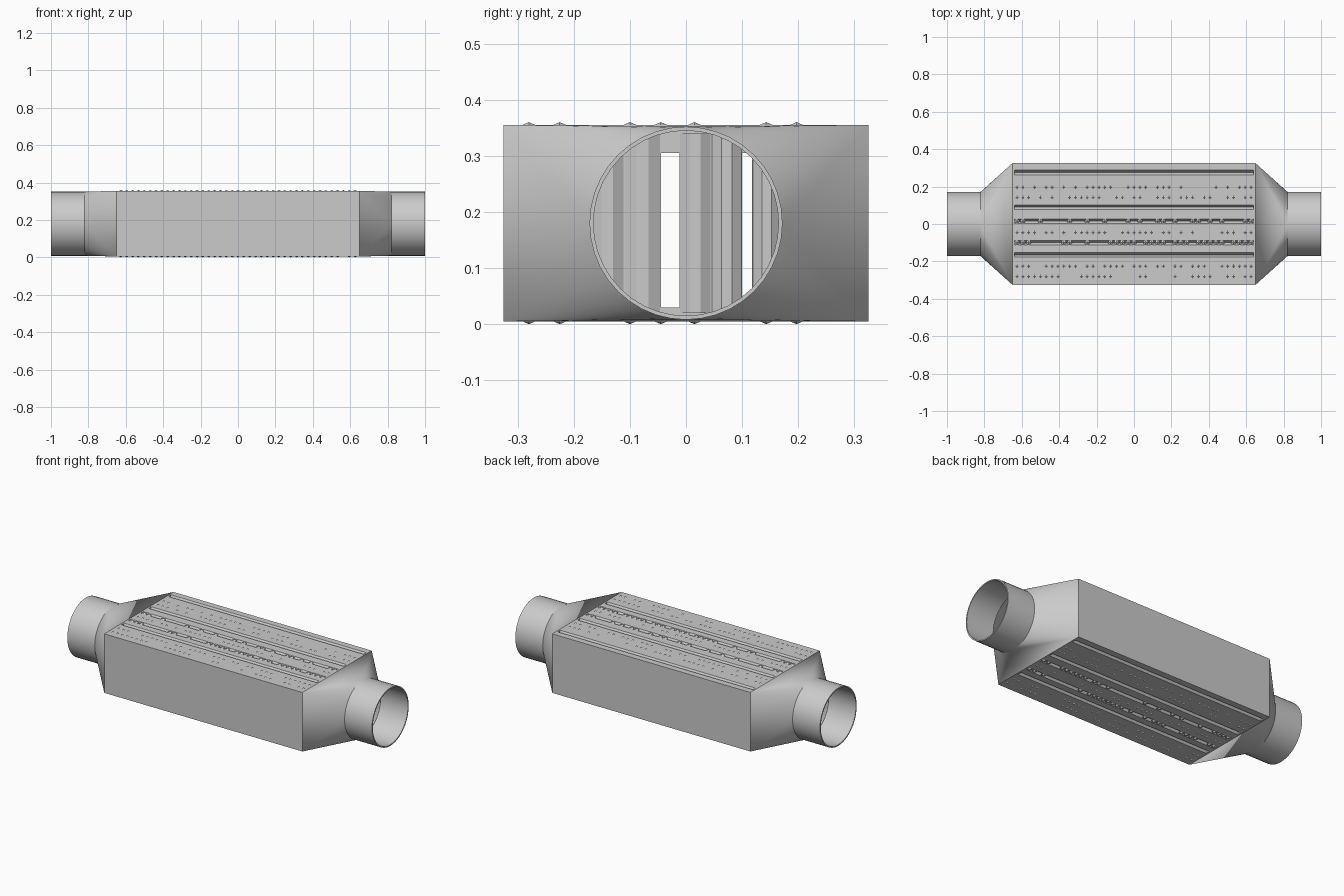
import bpy, bmesh, math, random

random.seed(4)
if "Cube" in bpy.data.objects:
    bpy.data.objects.remove(bpy.data.objects["Cube"], do_unlink=True)

# One bare metal colour
metal = bpy.data.materials.new("bare_aluminium")
metal.use_nodes = True
metal.diffuse_color = (0.6, 0.6, 0.6, 1)
metal.node_tree.nodes["Principled BSDF"].inputs["Base Color"].default_value = (0.6, 0.6, 0.6, 1)

BOTTOM, TOP, MID = 0.005, 0.355, 0.18
HALF_X, HALF_Y = 0.65, 0.325
NECK_X, RADIUS, WALL = 0.82, 0.172, 0.007
QUARTER = 10
ROWS = [-0.28, -0.225, -0.165, -0.1, -0.045, 0.015, 0.09, 0.143, 0.197, 0.275]
GROOVES = [-0.165, -0.1, 0.015, 0.09, 0.275]
PLAIN = [-0.165, 0.09, 0.275]


def finish(bm, name, smooth=False):
    bmesh.ops.recalc_face_normals(bm, faces=bm.faces)
    mesh = bpy.data.meshes.new(name)
    bm.to_mesh(mesh)
    bm.free()
    obj = bpy.data.objects.new(name, mesh)
    bpy.context.collection.objects.link(obj)
    mesh.materials.append(metal)
    bpy.ops.object.select_all(action='DESELECT')
    obj.select_set(True)
    bpy.context.view_layer.objects.active = obj
    if smooth:
        bpy.ops.object.shade_smooth_by_angle(angle=math.radians(25))
    return obj


def prism(bm, loop_a, loop_b):
    a = [bm.verts.new(p) for p in loop_a]
    b = [bm.verts.new(p) for p in loop_b]
    n = len(a)
    bm.faces.new(a)
    bm.faces.new(b[::-1])
    for i in range(n):
        j = (i + 1) % n
        bm.faces.new((a[i], b[i], b[j], a[j]))


def box(bm, x0, x1, y0, y1, z0, z1):
    loop = [(y0, z0), (y1, z0), (y1, z1), (y0, z1)]
    prism(bm, [(x0, y, z) for y, z in loop], [(x1, y, z) for y, z in loop])


def cut(target, cutter):
    bpy.context.view_layer.objects.active = target
    mod = target.modifiers.new("cut", 'BOOLEAN')
    mod.operation, mod.solver, mod.object = 'DIFFERENCE', 'EXACT', cutter
    bpy.ops.object.modifier_apply(modifier=mod.name)
    bpy.data.objects.remove(cutter, do_unlink=True)


# Core block
bm = bmesh.new()
box(bm, -HALF_X, HALF_X, -HALF_Y, HALF_Y, BOTTOM, TOP)
core = finish(bm, "core")

# Long V grooves in both broad faces, and passages running through the core
bm = bmesh.new()
for y in GROOVES:
    for z, s in ((TOP, 1), (BOTTOM, -1)):
        profile = [(y - 0.014, z + s * 0.002), (y + 0.014, z + s * 0.002), (y, z - s * 0.018)]
        prism(bm, [(-0.64, a, b) for a, b in profile], [(0.64, a, b) for a, b in profile])
for y0, y1 in ((-0.045, -0.012), (0.1, 0.118)):
    box(bm, -0.7, 0.7, y0, y1, 0.03, 0.305)
cut(core, finish(bm, "core_cutter"))

# Fin tips: small pyramids standing out of the rows
bm = bmesh.new()
for z, s in ((TOP, 1), (BOTTOM, -1)):
    for y in ROWS:
        if y in PLAIN:
            continue
        for i in range(41):
            if i not in (0, 1, 39, 40) and random.random() > 0.6:
                continue
            x, r = (i - 20) * 0.0313, 0.0155
            ring = [bm.verts.new((x + dx * r, y + dy * r * 1.2, z - s * 0.003))
                    for dx, dy in ((1, 0), (0, 1), (-1, 0), (0, -1))]
            tip = bm.verts.new((x, y, z + s * 0.005))
            bm.faces.new(ring)
            for k in range(4):
                bm.faces.new((ring[k], ring[(k + 1) % 4], tip))
finish(bm, "fin_tips")


def circle_point(k, r):
    a = 2 * math.pi * k / (4 * QUARTER)
    return r * math.cos(a), MID + r * math.sin(a)


for side, label in ((1, "left"), (-1, "right")):
    # Square-to-round duct: corner fans and flat triangles
    bm = bmesh.new()
    corners = [bm.verts.new((side * HALF_X, sy * HALF_Y, z))
               for sy, z in ((1, TOP), (-1, TOP), (-1, BOTTOM), (1, BOTTOM))]
    ring = []
    for k in range(4 * QUARTER):
        y, z = circle_point(k, RADIUS)
        ring.append(bm.verts.new((side * NECK_X, y, z)))
    for q in range(4):
        for k in range(q * QUARTER, (q + 1) * QUARTER):
            bm.faces.new((corners[q], ring[k], ring[(k + 1) % len(ring)]))
        bm.faces.new((corners[q], corners[(q + 1) % 4], ring[(q + 1) * QUARTER % len(ring)]))
    finish(bm, label + "_end_duct", True)

    # Hollow pipe
    bm = bmesh.new()
    loops = []
    for x, r in ((NECK_X, RADIUS), (1, RADIUS), (1, RADIUS - WALL), (NECK_X, RADIUS - WALL)):
        pts = [circle_point(k, r) for k in range(4 * QUARTER)]
        loops.append([bm.verts.new((side * x, y, z)) for y, z in pts])
    for a, b in zip(loops, loops[1:] + loops[:1]):
        for k in range(len(a)):
            j = (k + 1) % len(a)
            bm.faces.new((a[k], a[j], b[j], b[k]))
    finish(bm, label + "_pipe", True)

    # Rounded tube noses at the core's end, seen through the pipe
    bm = bmesh.new()
    for y0, y1 in ((-0.17, -0.11), (-0.11, -0.045), (-0.012, 0.045), (0.045, 0.1), (0.118, 0.17)):
        w = (y1 - y0) / 3
        plan = [(0.649, y0), (0.662, y0 + w), (0.662, y1 - w), (0.649, y1)]
        prism(bm, [(side * x, y, 0.02) for x, y in plan],
              [(side * x, y, 0.34) for x, y in plan])
    finish(bm, label + "_tube_noses")
